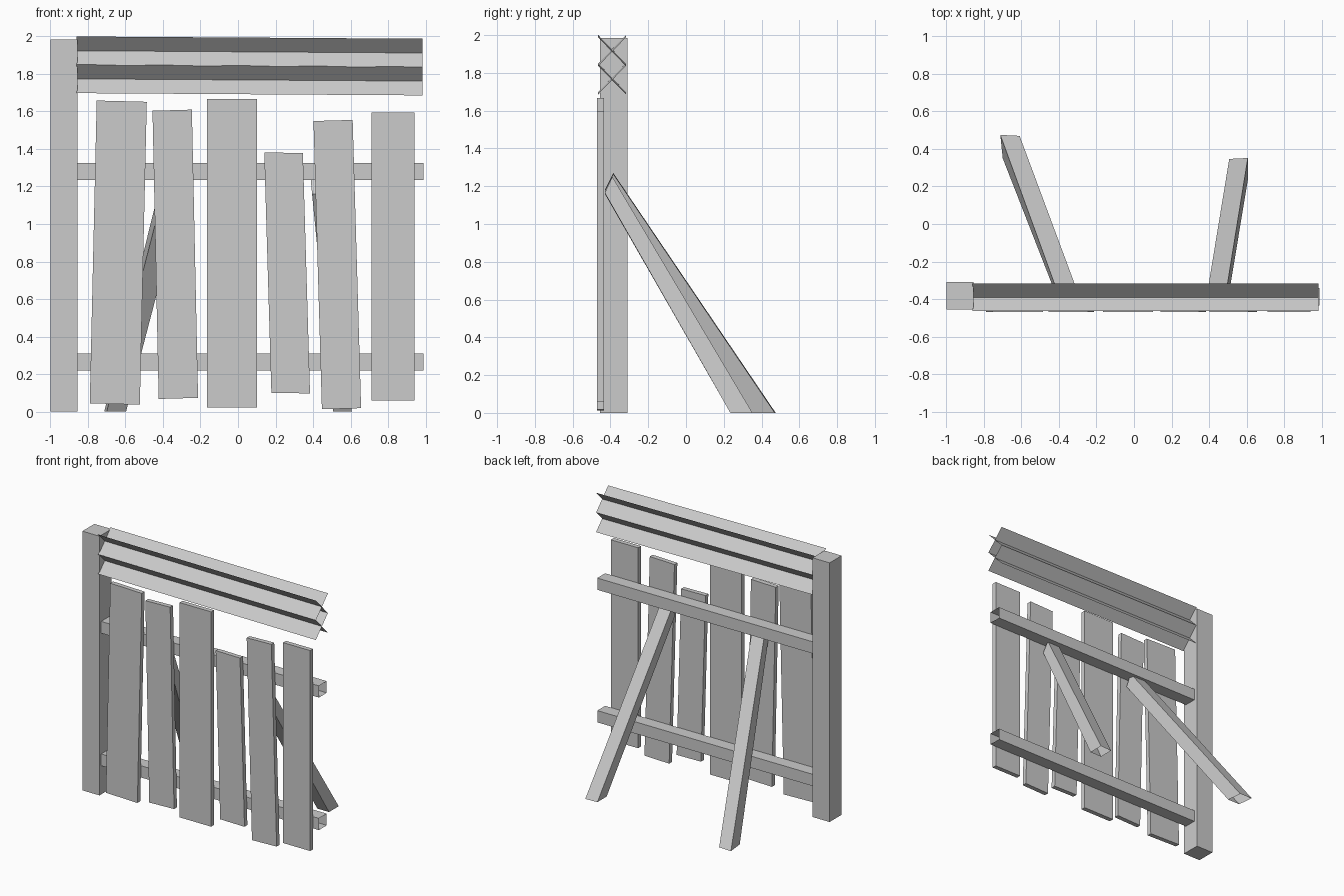
import bpy

if "Cube" in bpy.data.objects:
    bpy.data.objects.remove(bpy.data.objects["Cube"])


def add_mesh(name, verts, faces):
    me = bpy.data.meshes.new(name)
    me.from_pydata(verts, [], faces)
    me.update()
    ob = bpy.data.objects.new(name, me)
    bpy.context.collection.objects.link(ob)
    return ob


def prism(name, start, end, cap_start=True, cap_end=True):
    """Four-sided beam between two matching quads."""
    faces = [(i, (i + 1) % 4, (i + 1) % 4 + 4, i + 4) for i in range(4)]
    if cap_start:
        faces.append((3, 2, 1, 0))
    if cap_end:
        faces.append((4, 5, 6, 7))
    return add_mesh(name, start + end, faces)


def rect(x0, x1, y0, y1, z):
    return [(x0, y0, z), (x1, y0, z), (x1, y1, z), (x0, y1, z)]


# Corner post
prism("post", rect(-1, -0.855, -0.455, -0.31, 0), rect(-1, -0.855, -0.455, -0.31, 1.985))

# Horizontal rails, hollow at the ends
for name, z0, z1 in (("lower_rail", 0.22, 0.31), ("upper_rail", 1.235, 1.325)):
    ends = [[(x, -0.435, z0), (x, -0.34, z0), (x, -0.34, z1), (x, -0.435, z1)]
            for x in (-0.855, 0.99)]
    prism(name, ends[0], ends[1], False, False)

# Crooked planks: width, bottom centre x/z, top centre x/z, z rise across the width
planks = [
    (0.267, -0.657, 0.04, -0.62, 1.655, -0.007),
    (0.21, -0.318, 0.07, -0.351, 1.607, 0.006),
    (0.267, -0.032, 0.022, -0.032, 1.667, 0),
    (0.206, 0.281, 0.098, 0.243, 1.38, -0.003),
    (0.209, 0.552, 0.015, 0.507, 1.552, 0.006),
    (0.23, 0.826, 0.06, 0.826, 1.595, 0),
]
for n, (w, xb, zb, xt, zt, d) in enumerate(planks, 1):
    quads = []
    for x, z in ((xb, zb), (xt, zt)):
        quads.append([(x + s * w / 2, y, z + s * d / 2)
                      for s, y in ((-1, -0.47), (1, -0.47), (1, -0.435), (-1, -0.435))])
    prism(f"plank_{n}", *quads)

# Leaning braces behind the fence, open at the foot
prism("left_brace",
      [(-0.70, 0.35, 0), (-0.597, 0.35, 0), (-0.61, 0.47, 0), (-0.713, 0.475, 0)],
      [(-0.395, -0.43, 1.18), (-0.29, -0.43, 1.175), (-0.292, -0.385, 1.265), (-0.40, -0.385, 1.27)],
      False)
prism("right_brace",
      [(0.508, 0.235, 0), (0.607, 0.235, 0), (0.607, 0.352, 0), (0.508, 0.347, 0)],
      [(0.395, -0.43, 1.16), (0.497, -0.43, 1.165), (0.487, -0.39, 1.25), (0.387, -0.39, 1.25)],
      False)

# Wire strands, each made of two crossed flat strips
for n, zc in enumerate((1.768, 1.918), 1):
    verts, faces = [], []
    for y0, y1 in ((-0.465, -0.318), (-0.318, -0.465)):
        k = len(verts)
        for x, dz in ((-0.86, 0.006), (0.985, -0.006)):
            verts += [(x, y0, zc - 0.076 + dz), (x, y1, zc + 0.076 + dz)]
        faces.append((k, k + 2, k + 3, k + 1))
    add_mesh(f"wire_strand_{n}", verts, faces)
